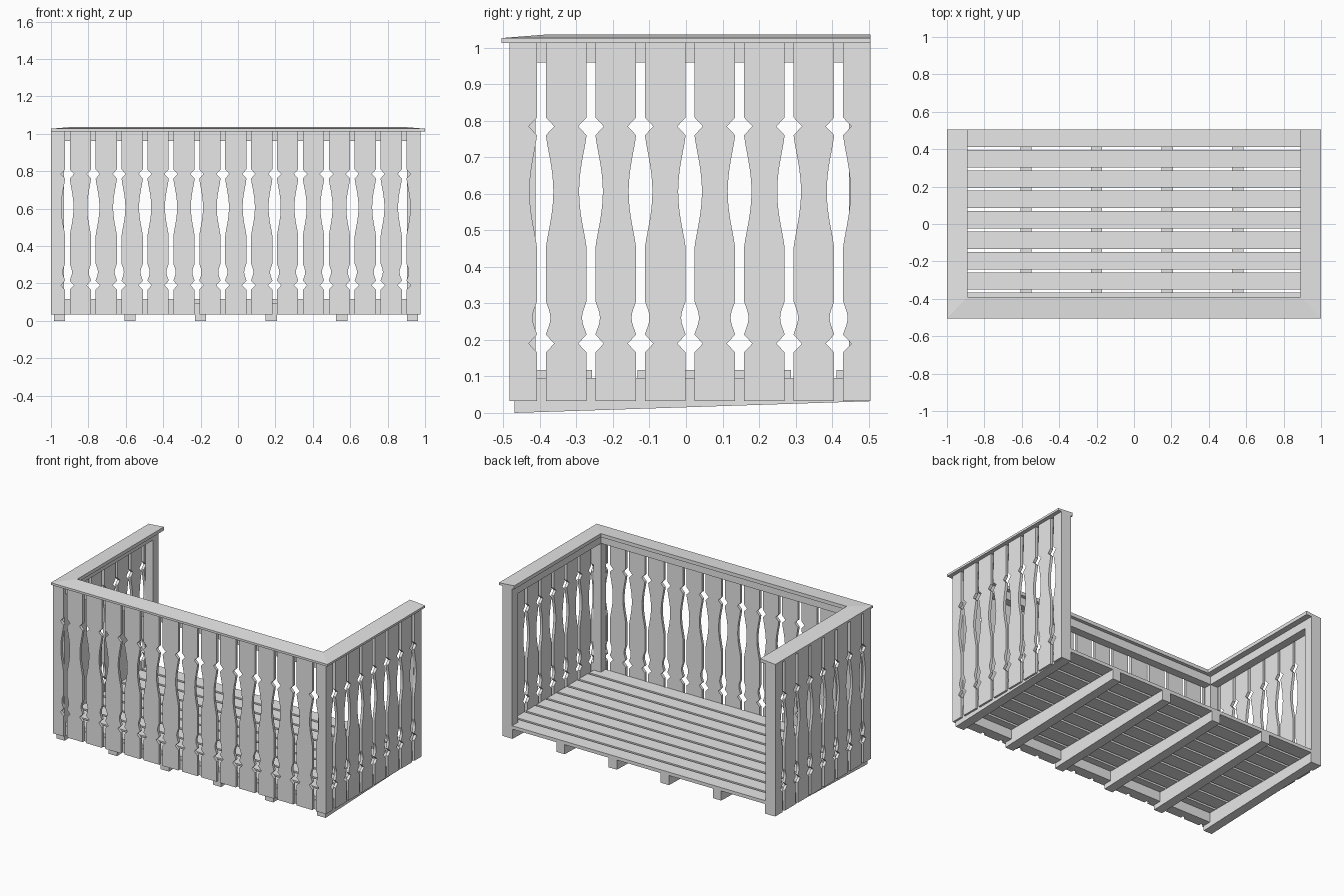
import bpy, bmesh, math
from mathutils import Vector

cube = bpy.data.objects.get("Cube")
if cube:
    bpy.data.objects.remove(cube, do_unlink=True)

grey = bpy.data.materials.new("plain_grey")
grey.use_nodes = True
grey.diffuse_color = (0.8, 0.8, 0.8, 1)
grey.node_tree.nodes["Principled BSDF"].inputs["Base Color"].default_value = (0.8, 0.8, 0.8, 1)

# Main dimensions: outer faces of the cladding, and its thickness
LEFT, RIGHT, FRONT, BACK = -1.0, 0.975, -0.483, 0.505
PLANK, POST = 0.018, 0.053
BOTTOM, DECK, TOP = 0.033, 0.095, 1.013
IN_L, IN_R, IN_F = LEFT + PLANK, RIGHT - PLANK, FRONT + PLANK


def finish(name, bm):
    bmesh.ops.recalc_face_normals(bm, faces=bm.faces)
    mesh = bpy.data.meshes.new(name)
    bm.to_mesh(mesh)
    bm.free()
    mesh.materials.append(grey)
    obj = bpy.data.objects.new(name, mesh)
    bpy.context.scene.collection.objects.link(obj)
    return obj


def prism(name, outline, push):
    """Extrude a flat outline of 3D points along a vector."""
    bm = bmesh.new()
    face = bm.faces.new([bm.verts.new(p) for p in outline])
    out = bmesh.ops.extrude_face_region(bm, geom=[face])
    moved = [v for v in out["geom"] if isinstance(v, bmesh.types.BMVert)]
    bmesh.ops.translate(bm, verts=moved, vec=Vector(push))
    # the starting face is kept by the extrusion and caps the solid
    return finish(name, bm)


def box(name, x0, x1, y0, y1, z0, z1):
    return prism(name, [(x0, y0, z0), (x1, y0, z0), (x1, y1, z0), (x0, y1, z0)],
                 (0, 0, z1 - z0))


# Carved edge shared by all planks: (half gap, height)
G = 0.0125


def bow(z0, z1, depth, steps):
    """Rounded bulge between two heights."""
    return [(G + depth * math.sin(math.pi * i / steps) ** 1.2, z0 + (z1 - z0) * i / steps)
            for i in range(steps + 1)]


def diamond(z):
    return [(G, z - 0.024), (0.035, z), (G, z + 0.024)]


carving = ([(G, BOTTOM)] + diamond(0.19) + bow(0.216, 0.305, 0.012, 8)
           + bow(0.455, 0.758, 0.02, 14) + diamond(0.785) + [(G, TOP)])


def plank_row(name, start, end, first, pitch, count, place, push):
    """Row of planks with carved gaps centred at first + k * pitch."""
    gaps = [first + pitch * k for k in range(count)]
    for k in range(count + 1):
        if k == 0:
            low = [(start, BOTTOM), (start, TOP)]
        else:
            low = [(gaps[k - 1] + h, z) for h, z in carving]
        if k == count:
            high = [(end, BOTTOM), (end, TOP)]
        else:
            high = [(gaps[k] - h, z) for h, z in carving]
        prism(f"{name}_{k + 1}", [place(u, z) for u, z in low + high[::-1]], push)


plank_row("front_plank", LEFT, RIGHT, -0.912, 0.1385, 14,
          lambda u, z: (u, FRONT, z), (0, PLANK, 0))
for name, x, push in (("right_plank", LEFT, PLANK), ("left_plank", RIGHT, -PLANK)):
    plank_row(name, IN_F, BACK, -0.396, 0.1357, 7,
              lambda u, z, x=x: (x, u, z), (push, 0, 0))

# Corner and end posts, with the beams under the handrail
for side, x0, x1 in (("right", IN_L, IN_L + POST), ("left", IN_R - POST, IN_R)):
    box(f"{side}_front_post", x0, x1, IN_F, IN_F + POST, DECK, TOP)
    box(f"{side}_back_post", x0, x1, BACK - POST - 0.006, BACK, BOTTOM, TOP)
    box(f"{side}_top_beam", x0, x1, IN_F + POST, BACK - POST - 0.006, 0.96, TOP)
box("front_top_beam", IN_L + POST, IN_R - POST, IN_F, IN_F + POST, 0.96, TOP)
box("front_rim_beam", IN_L, IN_R, IN_F, IN_F + 0.05, BOTTOM, DECK)

# Tapered floor joists
for k in range(6):
    x = -0.985 + 0.3775 * k
    prism(f"joist_{k + 1}", [(x, -0.47, 0), (x, BACK, 0.032), (x, BACK, DECK), (x, -0.47, DECK)],
          (0.06, 0, 0))

# Floor slats
for k in range(9):
    y = BACK - 0.109 * k
    box(f"floor_slat_{k + 1}", IN_L, IN_R, y - 0.093, y, DECK, 0.117)

# Mitred handrail boards, sloping down to the outside
outer = [(-1, BACK), (-1, -BACK), (1, -BACK), (1, BACK)]
inner = [(-0.89, BACK), (-0.89, -0.39), (0.89, -0.39), (0.89, BACK)]
for k, name in enumerate(("right_handrail", "front_handrail", "left_handrail")):
    bm = bmesh.new()
    rings = []
    for o, i in ((outer[k], inner[k]), (outer[k + 1], inner[k + 1])):
        rings.append([bm.verts.new(p) for p in
                      ((*o, TOP), (*o, 1.027), (*i, 1.036), (*i, TOP))])
    bm.faces.new(rings[0])
    bm.faces.new(rings[1])
    for j in range(4):
        n = (j + 1) % 4
        bm.faces.new((rings[0][j], rings[0][n], rings[1][n], rings[1][j]))
    finish(name, bm)
